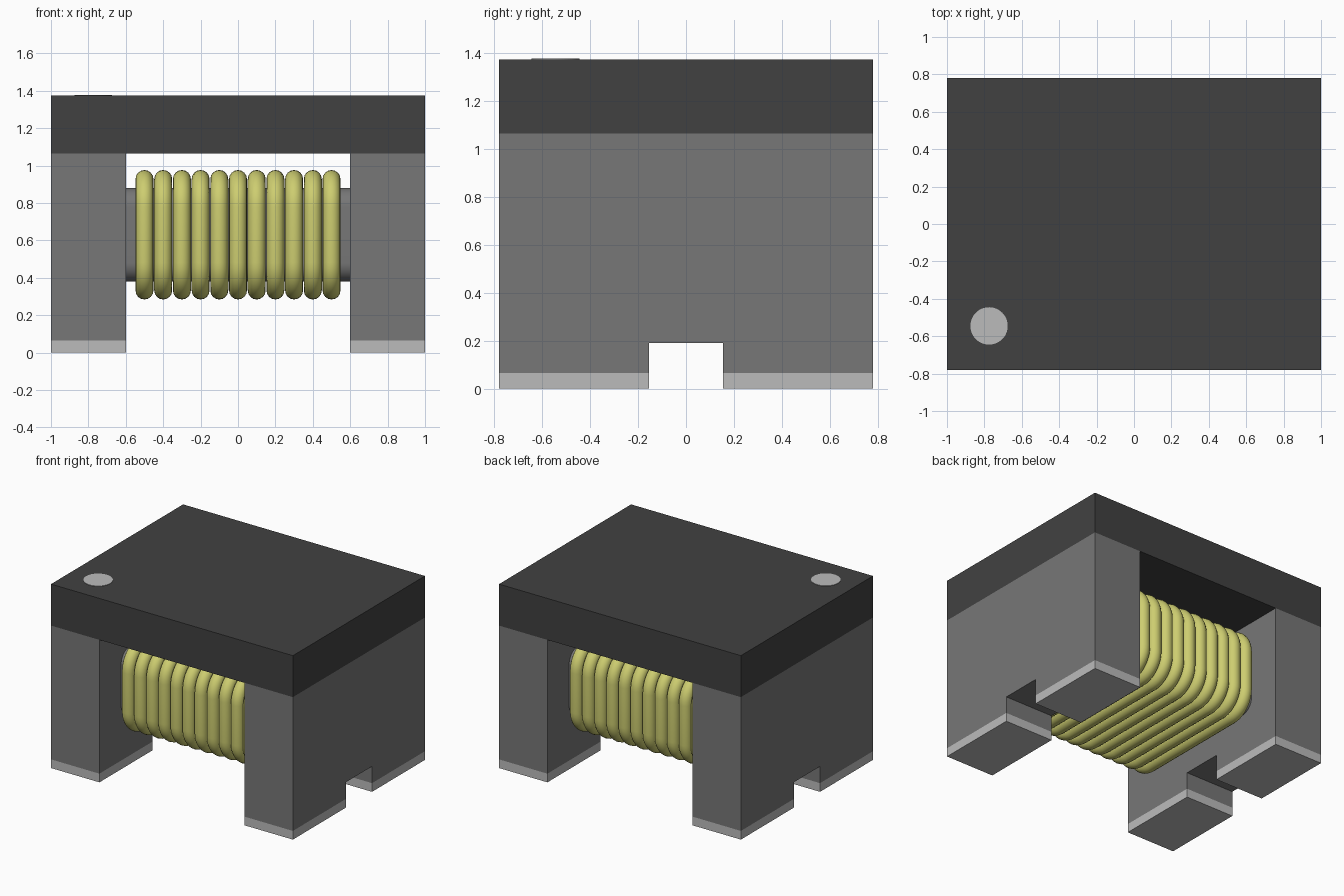
import bpy
import bmesh
from math import sin, cos, pi, radians

cube = bpy.data.objects.get("Cube")
if cube:
    bpy.data.objects.remove(cube, do_unlink=True)


def material(name, r, g, b):
    mat = bpy.data.materials.new(name)
    mat.use_nodes = True
    mat.diffuse_color = (r, g, b, 1)
    bsdf = next(n for n in mat.node_tree.nodes if n.type == 'BSDF_PRINCIPLED')
    bsdf.inputs["Base Color"].default_value = (r, g, b, 1)
    return mat


DARK = material("dark_grey", 0.053, 0.053, 0.053)
GREY = material("ferrite_grey", 0.184, 0.184, 0.184)
SILVER = material("light_grey", 0.50, 0.50, 0.50)
WIRE = material("yellow_wire", 0.61, 0.61, 0.162)


def add_object(name, bm, mat):
    bmesh.ops.recalc_face_normals(bm, faces=bm.faces)
    mesh = bpy.data.meshes.new(name)
    bm.to_mesh(mesh)
    bm.free()
    mesh.materials.append(mat)
    obj = bpy.data.objects.new(name, mesh)
    bpy.context.collection.objects.link(obj)
    return obj


def shade_smooth(obj, angle=40):
    bpy.ops.object.select_all(action='DESELECT')
    obj.select_set(True)
    bpy.context.view_layer.objects.active = obj
    bpy.ops.object.shade_smooth_by_angle(angle=radians(angle))


def extrude_x(name, profile, x0, x1, mat):
    """Prism along x from a (y, z) profile."""
    bm = bmesh.new()
    face = bm.faces.new([bm.verts.new((x0, y, z)) for y, z in profile])
    ext = bmesh.ops.extrude_face_region(bm, geom=[face])
    moved = [v for v in ext["geom"] if isinstance(v, bmesh.types.BMVert)]
    bmesh.ops.translate(bm, verts=moved, vec=(x1 - x0, 0, 0))
    return add_object(name, bm, mat)


def rect(y0, y1, z0, z1):
    return [(y0, z0), (y1, z0), (y1, z1), (y0, z1)]


def rounded_rect(half_y, half_z, radius, steps=10):
    """Points and outward normals (y, z, ny, nz) around a rounded rectangle."""
    out = []
    for k, (sy, sz) in enumerate([(1, 1), (-1, 1), (-1, -1), (1, -1)]):
        for i in range(steps + 1):
            a = (k + i / steps) * pi / 2
            out.append((sy * (half_y - radius) + radius * cos(a),
                        sz * (half_z - radius) + radius * sin(a), cos(a), sin(a)))
    return out


HALF_Y = 0.78
PAD_Z, LEG_TOP, TOP = 0.065, 1.065, 1.375
NOTCH_Y, NOTCH_Z = 0.155, 0.19
CENTRE_Z = 0.63

# Top plate and its marker dot
extrude_x("top_plate", rect(-HALF_Y, HALF_Y, LEG_TOP, TOP), -1, 1, DARK)
bm = bmesh.new()
bmesh.ops.create_cone(bm, cap_ends=True, segments=48, radius1=0.1, radius2=0.1, depth=0.004)
bmesh.ops.translate(bm, verts=bm.verts, vec=(-0.775, -0.545, TOP + 0.001))
add_object("marker_dot", bm, SILVER)

# Notched end blocks with two solder pads each
notched = [(-HALF_Y, PAD_Z), (-NOTCH_Y, PAD_Z), (-NOTCH_Y, NOTCH_Z), (NOTCH_Y, NOTCH_Z),
           (NOTCH_Y, PAD_Z), (HALF_Y, PAD_Z), (HALF_Y, LEG_TOP), (-HALF_Y, LEG_TOP)]
for side, x0, x1 in (("right", -1, -0.6), ("left", 0.6, 1)):
    extrude_x(f"{side}_end_block", notched, x0, x1, GREY)
    extrude_x(f"{side}_front_pad", rect(-HALF_Y, -NOTCH_Y, 0, PAD_Z), x0, x1, SILVER)
    extrude_x(f"{side}_back_pad", rect(NOTCH_Y, HALF_Y, 0, PAD_Z), x0, x1, SILVER)

# Rounded core bar between the end blocks
core = extrude_x("core", [(y, CENTRE_Z + z) for y, z, _, _ in rounded_rect(0.525, 0.25, 0.1)],
                 -0.6, 0.6, GREY)
shade_smooth(core)

# Winding: eleven closed turns of round wire around the core
TURNS, PITCH, WIRE_R, SIDES = 11, 0.1, 0.048, 16
path = rounded_rect(0.572, 0.298, 0.15)
bm = bmesh.new()
for t in range(TURNS):
    x = (t - (TURNS - 1) / 2) * PITCH
    rings = []
    for y, z, ny, nz in path:
        ring = []
        for s in range(SIDES):
            a = 2 * pi * s / SIDES
            r = WIRE_R * cos(a)
            ring.append(bm.verts.new((x + WIRE_R * sin(a), y + ny * r, CENTRE_Z + z + nz * r)))
        rings.append(ring)
    for i, ring in enumerate(rings):
        nxt = rings[(i + 1) % len(rings)]
        for s in range(SIDES):
            e = (s + 1) % SIDES
            bm.faces.new((ring[s], ring[e], nxt[e], nxt[s]))
coil = add_object("wire_coil", bm, WIRE)
shade_smooth(coil, 60)
